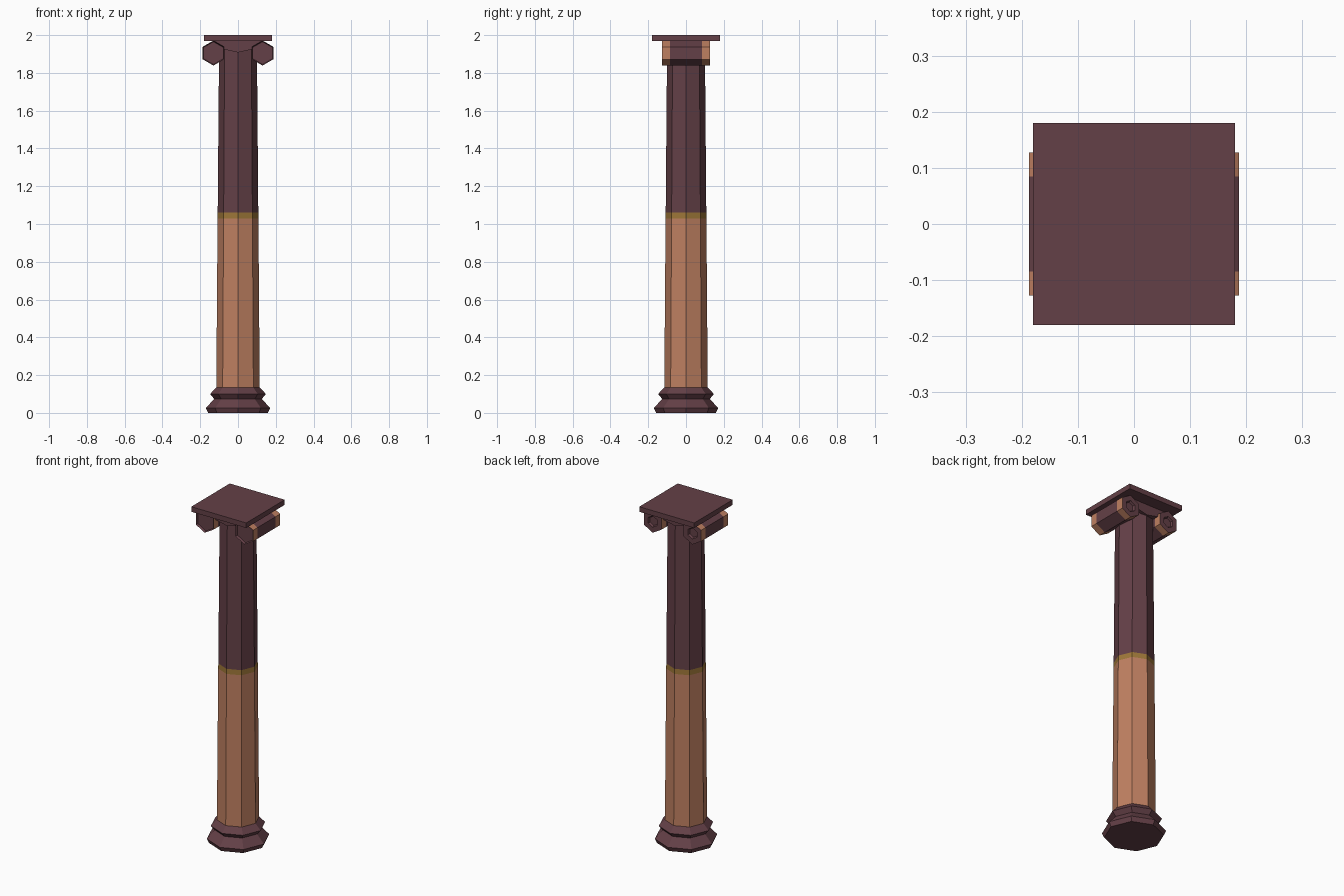
import bpy, bmesh, math
from mathutils import Vector

cube = bpy.data.objects.get("Cube")
if cube:
    bpy.data.objects.remove(cube, do_unlink=True)


def make_material(name, colour):
    mat = bpy.data.materials.new(name)
    mat.use_nodes = True
    mat.diffuse_color = (*colour, 1)
    mat.node_tree.nodes["Principled BSDF"].inputs["Base Color"].default_value = (*colour, 1)
    return mat


plum = make_material("dark plum stone", (0.127, 0.051, 0.063))
clay = make_material("clay brown", (0.52, 0.215, 0.12))
gold = make_material("old gold", (0.34, 0.185, 0.04))


def finish(name, bm, mats):
    bmesh.ops.recalc_face_normals(bm, faces=bm.faces)
    mesh = bpy.data.meshes.new(name)
    bm.to_mesh(mesh)
    bm.free()
    for mat in mats:
        mesh.materials.append(mat)
    obj = bpy.data.objects.new(name, mesh)
    bpy.context.collection.objects.link(obj)
    return obj


def loft(bm, rings):
    """Skin a list of point loops and cap both ends; returns the end caps."""
    loops = [[bm.verts.new(p) for p in ring] for ring in rings]
    for low, high in zip(loops, loops[1:]):
        for i in range(len(low)):
            j = (i + 1) % len(low)
            bm.faces.new((low[i], low[j], high[j], high[i]))
    return [bm.faces.new(loops[0]), bm.faces.new(loops[-1])]


def octagon(radius, z):
    return [(radius * math.cos(i * math.pi / 4), radius * math.sin(i * math.pi / 4), z)
            for i in range(8)]


# Moulded octagonal base
bm = bmesh.new()
loft(bm, [octagon(r, z) for r, z in
          [(0.158, 0), (0.17, 0.026), (0.126, 0.074), (0.148, 0.1), (0.115, 0.134)]])
finish("base", bm, [plum])

# Tapered shaft, coloured by height: clay below, gold band, plum above
bm = bmesh.new()
loft(bm, [octagon(r, z) for r, z in
          [(0.115, 0.13), (0.108, 1.03), (0.1075, 1.06), (0.1, 1.96)]])
for face in bm.faces:
    z = face.calc_center_median().z
    face.material_index = 0 if z < 1 else 1 if z < 1.1 else 2
finish("shaft", bm, [clay, gold, plum])

# Hexagonal scroll rolls with clay bands near the ends and sunken eyes
HALF, BAND = 0.127, 0.085
for side, label in ((1, "left"), (-1, "right")):
    bm = bmesh.new()
    hexagon = [(side * 0.13 + 0.066 * math.sin(i * math.pi / 3),
                1.905 + 0.066 * math.cos(i * math.pi / 3)) for i in range(6)]
    caps = loft(bm, [[(x, y, z) for x, z in hexagon] for y in (-HALF, -BAND, BAND, HALF)])
    for face in bm.faces:
        if face not in caps and abs(face.calc_center_median().y) > BAND:
            face.material_index = 1
    for cap in caps:
        inward = Vector((0, -math.copysign(0.012, cap.calc_center_median().y), 0))
        bmesh.ops.inset_region(bm, faces=[cap], thickness=0.032)
        eye = bmesh.ops.inset_region(bm, faces=[cap], thickness=0.006)
        bmesh.ops.translate(bm, verts=cap.verts, vec=inward)
    finish(label + "_scroll", bm, [plum, clay])

# Block joining the scrolls, dipping in the middle
bm = bmesh.new()
outline = [(-0.13, 1.97), (-0.13, 1.93), (-0.075, 1.925), (0, 1.908),
           (0.075, 1.925), (0.13, 1.93), (0.13, 1.97)]
loft(bm, [[(x, y, z) for x, z in outline] for y in (-0.108, 0.108)])
finish("capital_link", bm, [plum])

# Square slab on top
bm = bmesh.new()
loft(bm, [[(x * 0.18, y * 0.18, z) for x, y in ((-1, -1), (1, -1), (1, 1), (-1, 1))]
          for z in (1.97, 2.0)])
finish("top_slab", bm, [plum])
